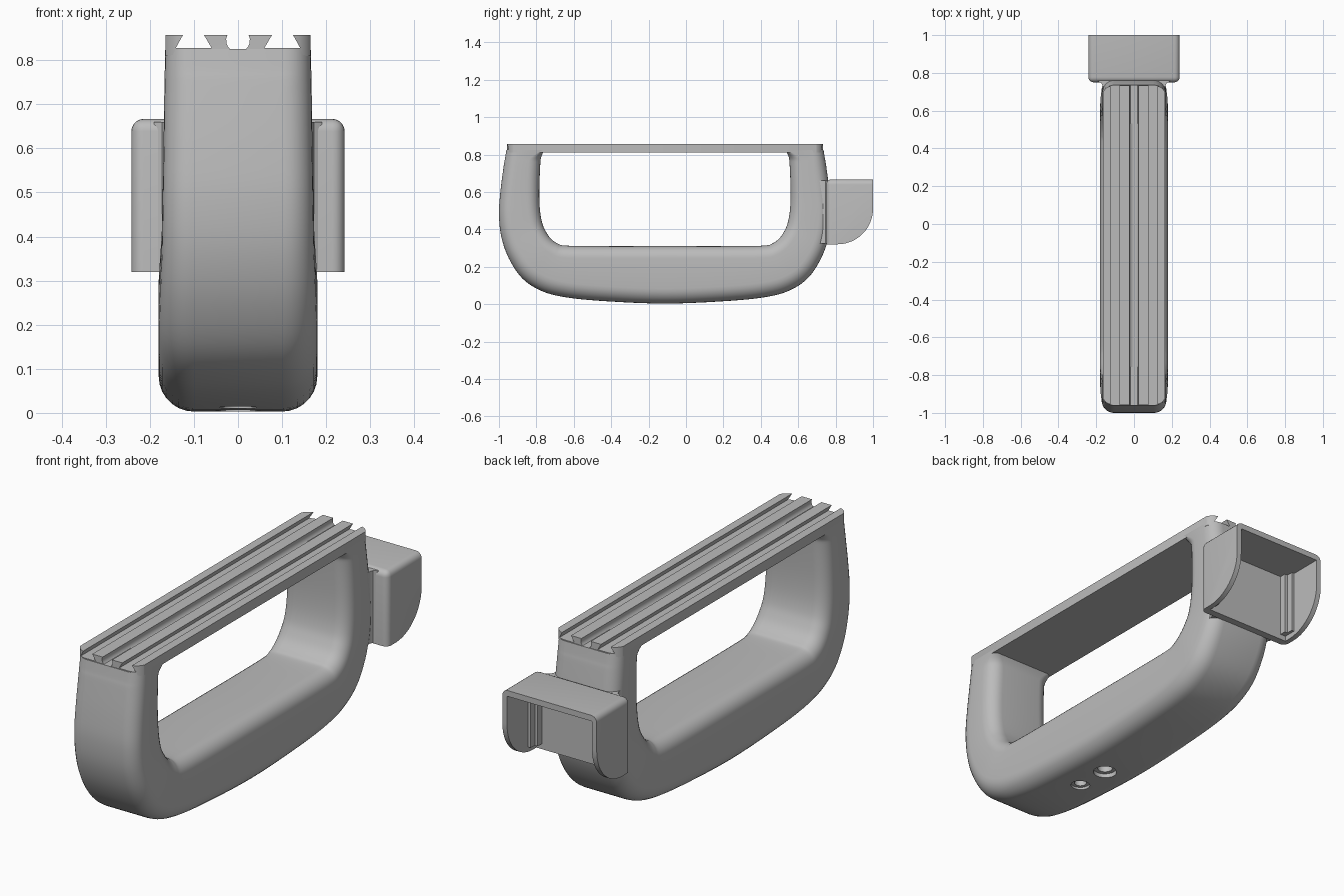
import bpy, bmesh, math
from mathutils import Vector

cube = bpy.data.objects.get("Cube")
if cube:
    bpy.data.objects.remove(cube, do_unlink=True)

MID = -0.1125   # y of the handle's centre plane
TOP = 0.857

grey = bpy.data.materials.new("plain grey")
grey.use_nodes = True
colour = (0.5, 0.5, 0.5, 1)
grey.diffuse_color = colour
for node in grey.node_tree.nodes:
    if node.type == 'BSDF_PRINCIPLED':
        node.inputs["Base Color"].default_value = colour


def finish(name, bm):
    bmesh.ops.recalc_face_normals(bm, faces=bm.faces)
    mesh = bpy.data.meshes.new(name)
    bm.to_mesh(mesh)
    bm.free()
    mesh.materials.append(grey)
    ob = bpy.data.objects.new(name, mesh)
    bpy.context.collection.objects.link(ob)
    return ob


def activate(ob):
    bpy.ops.object.select_all(action='DESELECT')
    ob.select_set(True)
    bpy.context.view_layer.objects.active = ob


def smooth(ob):
    activate(ob)
    bpy.ops.object.shade_smooth_by_angle(angle=math.radians(35))


def cut(ob, cutter, operation='DIFFERENCE'):
    cutter.hide_render = True
    activate(ob)
    mod = ob.modifiers.new("cut", 'BOOLEAN')
    mod.operation, mod.object, mod.solver = operation, cutter, 'EXACT'
    bpy.ops.object.modifier_apply(modifier=mod.name)
    bpy.data.objects.remove(cutter, do_unlink=True)


def prism(points, step):
    """Extrude a closed outline of 3D points by a vector."""
    bm = bmesh.new()
    face = bm.faces.new([bm.verts.new(p) for p in points])
    new = bmesh.ops.extrude_face_region(bm, geom=[face])["geom"]
    bmesh.ops.translate(bm, vec=step, verts=[v for v in new if isinstance(v, bmesh.types.BMVert)])
    bmesh.ops.recalc_face_normals(bm, faces=bm.faces)
    return bm


def box(name, x, y, z):
    base = [(x[0], y[0], z[0]), (x[1], y[0], z[0]), (x[1], y[1], z[0]), (x[0], y[1], z[0])]
    return finish(name, prism(base, (0, 0, z[1] - z[0])))


def rounded(w, length, r0, r1, segs=7):
    """Rounded rectangle, x in -w..w, depth in 0..length; r0 near depth 0, r1 far."""
    pts = []
    corners = ((w - r1, length - r1, r1, 0), (r1 - w, length - r1, r1, 90),
               (r0 - w, r0, r0, 180), (w - r0, r0, r0, 270))
    for cx, cy, r, start in corners:
        for i in range(segs + 1):
            a = math.radians(start + 90 * i / segs)
            pts.append((cx + r * math.cos(a), cy + r * math.sin(a)))
    return pts


# U-shaped grip: outer and inner path points, half width, outer and inner edge radius
half = [
    (.848, .825, .645, .825, .165, .060, .008),
    (.855, .780, .662, .785, .166, .062, .055),
    (.862, .740, .667, .740, .167, .065, .065),
    (.880, .600, .672, .600, .169, .065, .065),
    (.8875, .480, .668, .500, .171, .065, .065),
    (.875, .360, .655, .430, .173, .068, .065),
    (.835, .245, .635, .385, .177, .072, .065),
    (.765, .140, .610, .350, .180, .078, .065),
    (.670, .075, .575, .325, .180, .080, .065),
    (.550, .040, .530, .313, .180, .080, .065),
    (.350, .018, .350, .310, .180, .080, .065),
]
middle = (0, .003, 0, .310, .180, .080, .065)
flip = [(-h[0], h[1], -h[2]) + h[3:] for h in half]
stations = flip + [middle] + half[::-1]


def spline(pts, steps):
    out = []
    for i in range(len(pts) - 1):
        a, b, c, d = (pts[min(max(k, 0), len(pts) - 1)] for k in range(i - 1, i + 3))
        for s in range(steps):
            t = s / steps
            out.append([q + .5 * t * (r - p + t * (2 * p - 5 * q + 4 * r - e + t * (3 * (q - r) + e - p)))
                        for p, q, r, e in zip(a, b, c, d)])
    return out + [list(pts[-1])]


bm = bmesh.new()
rings = []
for oy, oz, iy, iz, w, ro, ri in spline(stations, 5):
    outer, inner = Vector((0, oy + MID, oz)), Vector((0, iy + MID, iz))
    across = inner - outer
    length = across.length
    across.normalize()
    rings.append([bm.verts.new(outer + across * d + Vector((x, 0, 0)))
                  for x, d in rounded(w, length, ro, ri)])
for a, b in zip(rings, rings[1:]):
    for i in range(len(a)):
        j = (i + 1) % len(a)
        bm.faces.new((a[i], a[j], b[j], b[i]))
bm.faces.new(rings[0])
bm.faces.new(rings[-1])
grip = finish("grip", bm)

# Stepped screw holes in the underside
for y, radius in ((-.37, .042), (-.20, .052)):
    for r, depth in ((radius, .025), (radius * .65, .06)):
        ring = [(r * math.cos(k * math.tau / 24), y + r * math.sin(k * math.tau / 24), -.1)
                for k in range(24)]
        cut(grip, finish("hole_cutter", prism(ring, (0, 0, .1 + depth))))
smooth(grip)

# Top rail with two dovetail grooves and one round groove
side = [(.165, .81), (.165, TOP), (.125, TOP), (.141, .828), (.06, .828), (.077, TOP)]
arc = []
for k in range(13):
    a = math.radians(27 - 234 * k / 12)
    arc.append((.027 * math.cos(a), .845 + .027 * math.sin(a)))
arc[0], arc[-1] = (.024, TOP), (-.024, TOP)
outline = side + arc + [(-x, z) for x, z in reversed(side)]
END = .845
rail = finish("top_rail", prism([(x, MID - END - .02, z) for x, z in outline], (0, 2 * END + .04, 0)))
plan = [(x, MID - END + d, .7) for x, d in rounded(.17, 2 * END, .06, .06)]
cut(rail, finish("rail_cutter", prism(plan, (0, 0, .3))), 'INTERSECT')
smooth(rail)

# Rear holder: side outline with a curved lower corner
FRONT, BOTTOM, HIGH = .75, .32, .667
outline = [(FRONT, BOTTOM), (FRONT, HIGH), (1, HIGH)]
for k in range(13):
    a = math.radians(90 * k / 12)
    outline.append((.81 + .19 * math.cos(a), BOTTOM + .19 - .19 * math.sin(a)))
bm = prism([(-.242, y, z) for y, z in outline], (.484, 0, 0))
edges = []
for e in bm.edges:
    m = (e.verts[0].co + e.verts[1].co) / 2
    if m.z > .45 and m.y < .95:
        edges.append(e)
bmesh.ops.bevel(bm, geom=edges, offset=.028, segments=5, profile=.5, affect='EDGES')
holder = finish("rear_holder", bm)
cut(holder, box("holder_cutter", (-.218, .218), (.785, 1.2), (.1, .64)))
smooth(holder)

# Stepped ribs in the holder's inner corners
for s, label in ((1, "left"), (-1, "right")):
    for n, (x, y) in enumerate(((.19, .815), (.205, .845))):
        box(f"{label}_rib_{n + 1}", sorted((s * x, s * .222)), (.78, y), (.345, .645))

# Neck joining holder and grip, flaring toward the holder
neck = [(.165, .66), (.165, .73), (.172, .745), (.19, .755), (.19, .765)]
neck += [(-x, y) for x, y in reversed(neck)]
smooth(finish("neck", prism([(x, y, .325) for x, y in neck], (0, 0, .335))))
